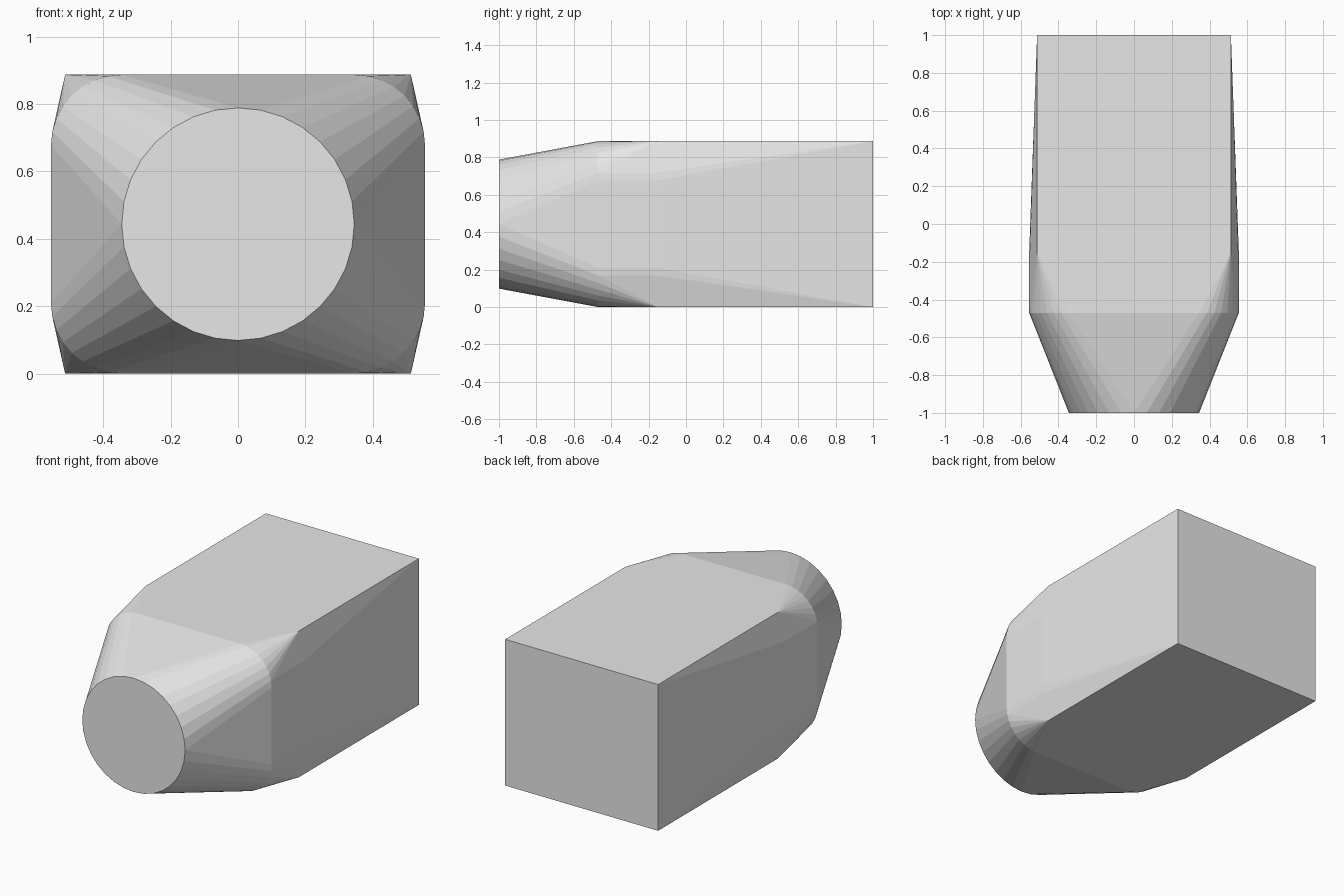
import bpy, bmesh, math

cube = bpy.data.objects.get("Cube")
if cube:
    bpy.data.objects.remove(cube)

WIDTH, TOP, MID = 0.555, 0.887, 0.4435
CORNER_X = 0.513

grey = bpy.data.materials.new("light grey")
grey.use_nodes = True
colour = (0.8, 0.8, 0.8, 1)
grey.diffuse_color = colour
grey.node_tree.nodes["Principled BSDF"].inputs["Base Color"].default_value = colour


def ring(y, radius, half_x=0.0, half_z=0.0, steps=8):
    """Rounded rectangle in the xz plane; a circle when the halves are zero."""
    points = []
    for quarter in range(4):
        sx = 1 if quarter in (0, 3) else -1
        sz = 1 if quarter in (0, 1) else -1
        for i in range(steps + 1):
            a = (quarter + i / steps) * math.pi / 2
            points.append((sx * half_x + radius * math.cos(a), y,
                           MID + sz * half_z + radius * math.sin(a)))
    return points


# Round nose face, rounded shoulder band and square rear block
round_r = 0.21
points = ring(-1.0, 0.345)
for y in (-0.47, -0.15):
    points += ring(y, round_r, WIDTH - round_r, MID - round_r)
for y in (-0.15, 1.0):
    points += [(x, y, z) for x in (-CORNER_X, CORNER_X) for z in (0, TOP)]

# Wrap the sections in one convex skin
bm = bmesh.new()
for p in points:
    bm.verts.new(p)
bmesh.ops.remove_doubles(bm, verts=bm.verts, dist=0.0005)
hull = bmesh.ops.convex_hull(bm, input=bm.verts)
spare = {v for v in hull["geom_interior"] + hull["geom_unused"]
         if isinstance(v, bmesh.types.BMVert)}
bmesh.ops.delete(bm, geom=list(spare), context='VERTS')
bmesh.ops.dissolve_limit(bm, angle_limit=0.005, verts=bm.verts, edges=bm.edges)
bmesh.ops.recalc_face_normals(bm, faces=bm.faces)

mesh = bpy.data.meshes.new("tapered_body")
bm.to_mesh(mesh)
bm.free()
mesh.materials.append(grey)
body = bpy.data.objects.new("tapered_body", mesh)
bpy.context.collection.objects.link(body)
